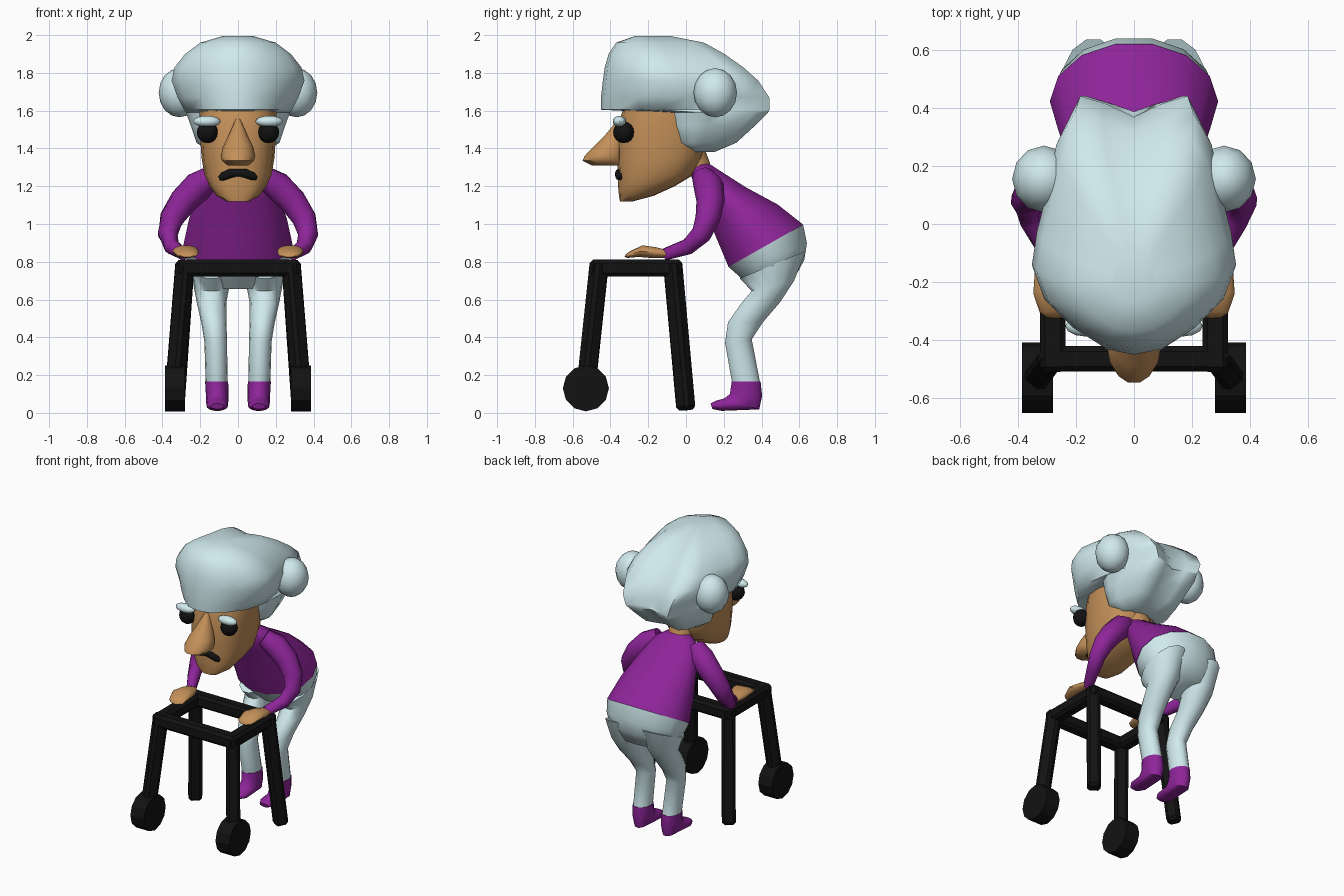
import bpy, bmesh, math
from mathutils import Vector

if "Cube" in bpy.data.objects:
    bpy.data.objects.remove(bpy.data.objects["Cube"])


def material(name, r, g, b):
    m = bpy.data.materials.new(name)
    m.diffuse_color = (r, g, b, 1)
    m.use_nodes = True
    m.node_tree.nodes["Principled BSDF"].inputs["Base Color"].default_value = m.diffuse_color
    return m


PALE = material("pale_blue", .63, .82, .85)
PURPLE = material("purple", .27, .018, .32)
SKIN = material("skin", .55, .28, .10)
BLACK = material("black", .006, .006, .006)


def finish(name, bm, mat, angle=50):
    bmesh.ops.recalc_face_normals(bm, faces=bm.faces)
    me = bpy.data.meshes.new(name)
    bm.to_mesh(me)
    bm.free()
    me.materials.append(mat)
    ob = bpy.data.objects.new(name, me)
    bpy.context.collection.objects.link(ob)
    bpy.ops.object.select_all(action='DESELECT')
    ob.select_set(True)
    bpy.context.view_layer.objects.active = ob
    bpy.ops.object.shade_smooth_by_angle(angle=math.radians(angle))
    return ob


def skin_rings(name, rings, mat, angle=50):
    """Bridge rings of points and cap both ends."""
    bm = bmesh.new()
    rows = [[bm.verts.new(p) for p in r] for r in rings]
    n = len(rows[0])
    for a, b in zip(rows, rows[1:]):
        for i in range(n):
            j = (i + 1) % n
            bm.faces.new((a[i], a[j], b[j], b[i]))
    bm.faces.new(rows[0])
    bm.faces.new(rows[-1])
    return finish(name, bm, mat, angle)


def round_profile(n, e=1.0):
    out = []
    for i in range(n):
        c, s = math.cos(math.tau * i / n), math.sin(math.tau * i / n)
        f = lambda v: math.copysign(abs(v) ** e, v)
        out.append((f(c), .5 + .5 * f(s)))
    return out


def loft(name, secs, mat, side=1, profile=None, angle=50):
    """Each section: front (y, z), back (y, z), half width, optional centre x."""
    profile = profile or round_profile(14)
    rings = []
    for s in secs:
        (ay, az), (by, bz), hw = s[:3]
        cx = s[3] * side if len(s) > 3 else 0
        rings.append([(cx + u * hw, ay + (by - ay) * t, az + (bz - az) * t)
                      for u, t in profile])
    return skin_rings(name, rings, mat, angle)


def tube(name, path, mat, n=10):
    """Round tube along (x, y, z, radius) points."""
    pts = [Vector(p[:3]) for p in path]
    rings = []
    for i, p in enumerate(pts):
        d = (pts[min(i + 1, len(pts) - 1)] - pts[max(i - 1, 0)]).normalized()
        u = d.cross(Vector((0.3, 1, 0.2))).normalized()
        v = d.cross(u)
        rings.append([p + path[i][3] * (u * math.cos(math.tau * k / n) + v * math.sin(math.tau * k / n))
                      for k in range(n)])
    return skin_rings(name, rings, mat)


def ball(name, loc, size, mat, seg=12):
    bm = bmesh.new()
    bmesh.ops.create_uvsphere(bm, u_segments=seg, v_segments=8, radius=1)
    for v in bm.verts:
        v.co = Vector(loc) + Vector([v.co[i] * size[i] for i in range(3)])
    return finish(name, bm, mat)


def beam(name, p, q, w=.088):
    """Square bar with chamfered edges from p to q."""
    p, q = Vector(p), Vector(q)
    bm = bmesh.new()
    bmesh.ops.create_cube(bm, size=1)
    for v in bm.verts:
        v.co = Vector((v.co.x * w, v.co.y * w, v.co.z * (q - p).length))
    bmesh.ops.bevel(bm, geom=bm.edges[:], offset=.018, segments=1, affect='EDGES')
    rot = (q - p).to_track_quat('Z', 'Y')
    for v in bm.verts:
        v.co = rot @ v.co + (p + q) / 2
    return finish(name, bm, BLACK, 30)


# Hair: overhanging front, narrowed temples, two lobes at the back
half = [(.30, .02), (.60, .10), (.88, .22), (1, .36), (.95, .5), (.86, .65), (.76, .86), (.58, .99), (.3, .96)]
hair_profile = [(0, 0)] + half + [(0, .91)] + [(-u, t) for u, t in reversed(half)]
hair = [(-.00, .15, 1.38, .14), (-.10, .27, 1.43, .22), (-.14, .37, 1.52, .25), (-.15, .44, 1.59, .275),
        (-.45, .45, 1.605, .285), (-.45, .45, 1.67, .32), (-.44, .39, 1.76, .352), (-.43, .31, 1.83, .335),
        (-.41, .21, 1.90, .28), (-.37, .10, 1.96, .20), (-.27, -.08, 1.995, .08)]
loft("hair", [((a, z), (b, z), w) for a, b, z, w in hair], PALE, profile=hair_profile, angle=60)

# Head with long chin, neck and pointed nose
head = [(-.35, -.28, 1.12, .06), (-.355, -.17, 1.15, .115), (-.36, -.06, 1.20, .15), (-.36, .04, 1.26, .178),
        (-.365, .09, 1.35, .193), (-.365, .11, 1.45, .2), (-.35, .11, 1.56, .205), (-.32, .10, 1.64, .2)]
loft("head", [((a, z), (b, z), w) for a, b, z, w in head], SKIN, profile=round_profile(16, .8))
loft("neck", [((-.06, 1.36), (.10, 1.40), .09), ((.0, 1.28), (.13, 1.32), .08)], SKIN)
nose = [(-.36, 1.555, .012), (-.43, 1.47, .05), (-.49, 1.41, .08), (-.54, 1.36, .092), (-.55, 1.335, .085), (-.50, 1.31, .055)]
loft("nose", [((y, z), (-.32, z), w) for y, z, w in nose], SKIN)

# Downturned mouth
tube("mouth", [(x, -.352, 1.272 - 3.2 * x * x, r) for x, r in
               ((-.10, .01), (-.08, .022), (-.04, .025), (0, .022), (.04, .025), (.08, .022), (.10, .01))], BLACK, 8)

# Jumper and seat of the trousers
loft("jumper", [((.02, 1.29), (.10, 1.335), .07), ((.03, 1.24), (.17, 1.29), .16), ((.09, 1.12), (.32, 1.195), .215),
                ((.15, .94), (.49, 1.105), .26), ((.22, .77), (.625, 1.0), .29)], PURPLE)
loft("trouser_seat", [((.22, .77), (.625, 1.0), .287), ((.25, .745), (.645, .90), .275),
                      ((.30, .70), (.63, .81), .245), ((.35, .655), (.575, .71), .17)], PALE)

for s, tag in ((1, "left"), (-1, "right")):
    # Hair bun, eye and eyebrow
    ball(tag + "_hair_bun", (s * .31, .155, 1.695), (.11, .115, .13), PALE)
    ball(tag + "_eye", (s * .162, -.33, 1.485), (.056, .056, .057), BLACK)
    ball(tag + "_eyebrow", (s * .165, -.352, 1.543), (.072, .036, .03), PALE)
    # Bent leg and shoe
    loft(tag + "_leg", [((.28, .71), (.64, .86), .115, .14), ((.345, .645), (.575, .70), .095, .14),
                        ((.29, .58), (.50, .585), .078, .14), ((.22, .48), (.41, .48), .067, .128),
                        ((.205, .37), (.35, .39), .06, .118), ((.243, .155), (.395, .155), .058, .113)], PALE, s)
    loft(tag + "_shoe", [((.24, .165), (.397, .165), .061, .113), ((.23, .10), (.405, .09), .06, .11),
                         ((.20, .077), (.39, .018), .058, .11), ((.16, .066), (.19, .01), .058, .11),
                         ((.13, .05), (.14, .02), .035, .11)], PURPLE, s)
    # Arm and flat hand
    tube(tag + "_arm", [(s * x, y, z, r) for x, y, z, r in
                        ((.14, .09, 1.25, .06), (.21, .12, 1.2, .08), (.29, .13, 1.12, .075), (.35, .115, 1.03, .066),
                         (.372, .08, .945, .054), (.35, .01, .88, .043), (.29, -.11, .84, .032))], PURPLE)
    loft(tag + "_hand", [((-.09, .82), (-.09, .86), .035, .29), ((-.17, .818), (-.16, .878), .06, .282),
                         ((-.25, .825), (-.23, .888), .07, .277), ((-.31, .82), (-.30, .855), .055, .27),
                         ((-.325, .825), (-.32, .838), .03, .27)], SKIN, s)
    # Walker side: rail, front leg with wheel, back leg
    beam(tag + "_walker_rail", (s * .28, -.51, .767), (s * .28, -.02, .767))
    beam(tag + "_walker_front_leg", (s * .28, -.458, .805), (s * .335, -.53, .13))
    beam(tag + "_walker_back_leg", (s * .28, -.072, .805), (s * .335, 0, .015))
    wheel = [[(s * .333 + x, -.53 + .122 * math.cos(math.tau * k / 12), .13 + .122 * math.sin(math.tau * k / 12))
              for k in range(12)] for x in (-.053, .053)]
    skin_rings(tag + "_wheel", wheel, BLACK, 25)

# Walker crossbars
for y, tag in ((-.465, "front"), (-.065, "back")):
    beam(tag + "_walker_crossbar", (-.32, y, .767), (.32, y, .767))
